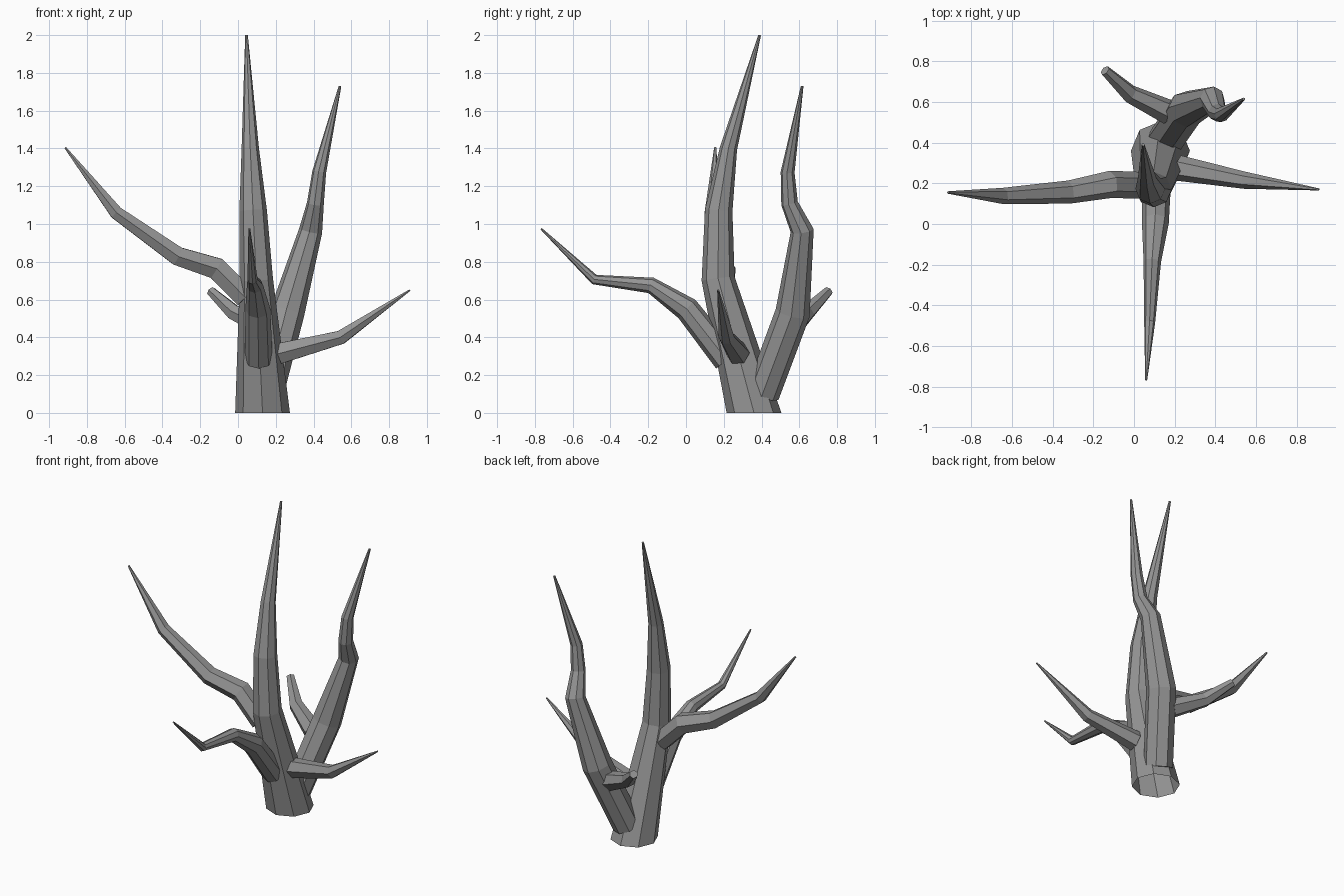
import bpy, bmesh, math
from mathutils import Vector

cube = bpy.data.objects.get("Cube")
if cube:
    bpy.data.objects.remove(cube, do_unlink=True)

bark = bpy.data.materials.new("grey_bark")
bark.use_nodes = True
GREY = (0.3, 0.3, 0.3, 1)
bark.diffuse_color = GREY
bark.node_tree.nodes["Principled BSDF"].inputs["Base Color"].default_value = GREY


def limb(name, sides, path, start_dir=None, cap_start=True):
    """Tapered, flat-faced tube through (x, y, z, radius) points."""
    pts = [Vector(p[:3]) for p in path]
    bm = bmesh.new()
    rings, side = [], Vector((1, 0, 0))
    for i, p in enumerate(pts):
        before = (p - pts[i - 1]).normalized() if i else Vector()
        after = (pts[i + 1] - p).normalized() if i + 1 < len(pts) else Vector()
        axis = (before + after).normalized()
        if i == 0:
            if start_dir:
                axis = Vector(start_dir)
            elif abs(axis.x) > 0.7:
                side = Vector((0, 1, 0))
        # carry the ring direction along the path so the facets do not twist
        side = (side - axis * side.dot(axis)).normalized()
        up = axis.cross(side)
        ring = []
        for k in range(sides):
            a = math.tau * k / sides
            ring.append(bm.verts.new(p + path[i][3] * (side * math.cos(a) + up * math.sin(a))))
        rings.append(ring)
    for low, high in zip(rings, rings[1:]):
        for k in range(sides):
            n = (k + 1) % sides
            bm.faces.new((low[k], low[n], high[n], high[k]))
    if cap_start:
        bm.faces.new(rings[0][::-1])
    bm.faces.new(rings[-1])
    mesh = bpy.data.meshes.new(name)
    bm.to_mesh(mesh)
    bm.free()
    mesh.materials.append(bark)
    obj = bpy.data.objects.new(name, mesh)
    bpy.context.collection.objects.link(obj)


# Main trunk, open underneath
limb("trunk", 8, [(.13, .36, 0, .145), (.097, .17, .71, .088), (.08, .173, 1.07, .073),
                  (.065, .225, 1.4, .046), (.045, .39, 2, .007)], (0, 0, 1), False)

# Large rear bough that kinks near its top
limb("rear_bough", 8, [(.15, .405, .1, .09), (.26, .565, .53, .092), (.385, .615, .965, .062),
                       (.41, .548, 1.11, .045), (.43, .538, 1.275, .037), (.54, .615, 1.73, .007)])

# Side branches
limb("front_branch", 8, [(.11, .217, .28, .073), (.105, .005, .55, .066), (.09, -.185, .675, .043),
                         (.077, -.485, .706, .027), (.06, -.767, .975, .005)])
limb("right_branch", 6, [(.04, .19, .61, .066), (-.115, .195, .765, .067), (-.32, .157, .83, .057),
                         (-.645, .138, 1.06, .04), (-.915, .155, 1.405, .006)])
limb("left_branch", 6, [(.22, .275, .315, .063), (.545, .215, .4, .042), (.91, .17, .65, .005)])

# Short blunt twig on the rear bough
limb("rear_twig", 6, [(.17, .55, .44, .062), (-.02, .64, .53, .045), (-.143, .755, .645, .026)])
